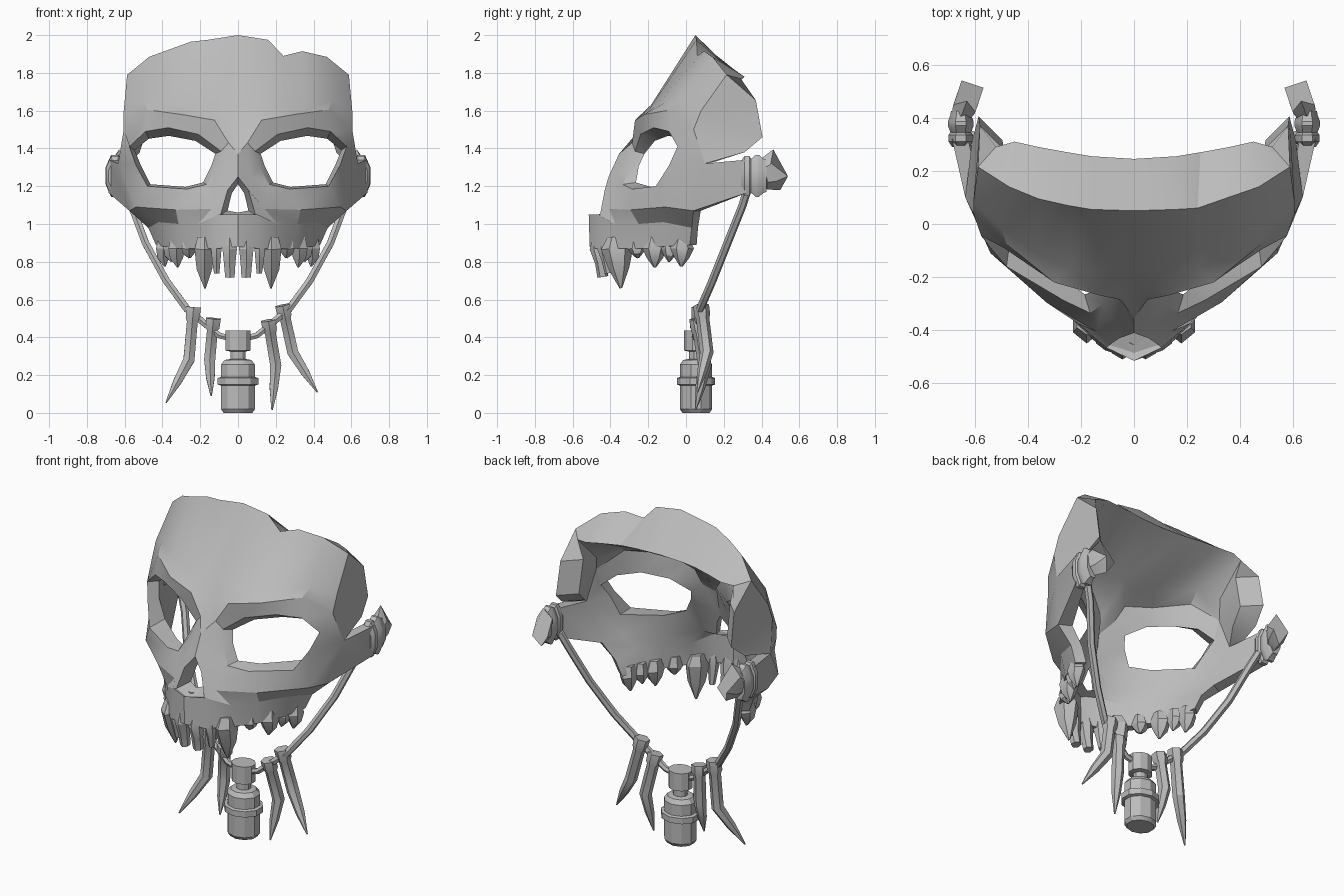
import bpy, bmesh, math
from mathutils import Vector

if "Cube" in bpy.data.objects:
    bpy.data.objects.remove(bpy.data.objects["Cube"])

bone = bpy.data.materials.new("bone_grey")
bone.diffuse_color = (0.5, 0.5, 0.5, 1)
bone.use_nodes = True
bone.node_tree.nodes["Principled BSDF"].inputs["Base Color"].default_value = bone.diffuse_color


def make(name, verts, faces, angle=30):
    """Mesh object with consistent outward normals and angle-based shading."""
    me = bpy.data.meshes.new(name)
    bm = bmesh.new()
    vs = [bm.verts.new(v) for v in verts]
    for f in faces:
        bm.faces.new([vs[i] for i in f])
    bmesh.ops.recalc_face_normals(bm, faces=bm.faces)
    bm.to_mesh(me)
    bm.free()
    me.materials.append(bone)
    ob = bpy.data.objects.new(name, me)
    bpy.context.collection.objects.link(ob)
    bpy.ops.object.select_all(action='DESELECT')
    ob.select_set(True)
    bpy.context.view_layer.objects.active = ob
    bpy.ops.object.shade_smooth_by_angle(angle=math.radians(angle))
    return ob


def tube(name, path, radii, sides=6, ref=(0, 1, 0), jag=0):
    """Loft rings of (ru, rv) radii along a path; jag staggers the last ring."""
    pts, ref, verts = [Vector(p) for p in path], Vector(ref), []
    n = len(pts)
    for i, p in enumerate(pts):
        t = (pts[min(i + 1, n - 1)] - pts[max(i - 1, 0)]).normalized()
        u = t.cross(ref).normalized()
        v = u.cross(t)
        for k in range(sides):
            a = 2 * math.pi * (k + 0.5) / sides
            push = jag * (1 if k % 2 else -0.6) if i == n - 1 else 0
            verts.append(p + u * radii[i][0] * math.cos(a)
                         + v * radii[i][1] * math.sin(a) + t * push)
    faces = [(i * sides + k, i * sides + (k + 1) % sides,
              (i + 1) * sides + (k + 1) % sides, (i + 1) * sides + k)
             for i in range(n - 1) for k in range(sides)]
    faces += [tuple(range(sides)), tuple(range((n - 1) * sides, n * sides))]
    return make(name, verts, faces)


# ---- skull mask: control points of one half, grouped by feature ----
P = {}


def group(key, pts):
    for i, p in enumerate(pts):
        P[key + str(i)] = p


# eye rim
group("E", [(.09, -.27, 1.385), (.21, -.24, 1.475), (.37, -.17, 1.51), (.49, -.09, 1.49),
            (.575, -.045, 1.41), (.54, -.09, 1.31), (.48, -.16, 1.20), (.27, -.285, 1.185),
            (.165, -.335, 1.21), (.115, -.30, 1.30)])
# brow, cheekbone and nose-side ring around the eye
group("R", [(.05, -.285, 1.43), (.125, -.27, 1.55), (.30, -.22, 1.58), (.48, -.075, 1.605),
            (.605, .04, 1.50), (.635, .10, 1.32), (.54, -.11, 1.09), (.33, -.295, 1.075),
            (.14, -.405, 1.08), (.07, -.37, 1.25)])
# nose bridge and nose opening
group("N", [(0, -.22, 1.53), (0, -.355, 1.37), (0, -.41, 1.25), (.055, -.43, 1.18),
            (.092, -.455, 1.05), (0, -.485, 1.035)])
# lower forehead
group("M", [(0, -.185, 1.63), (.13, -.20, 1.60), (.24, -.165, 1.62), (.36, -.115, 1.64),
            (.50, -.015, 1.66), (.605, .08, 1.60)])
# crest of the forehead
group("C", [(0, .05, 2.0), (.16, .055, 1.975), (.25, .07, 1.965), (.36, .095, 1.925),
            (.47, .14, 1.885), (.587, .215, 1.79)])
# temple plate and cheek arch
group("T", [(.58, .37, 1.655), (.585, .405, 1.46), (.61, .31, 1.38)])
group("A", [(.685, .32, 1.34), (.685, .32, 1.165), (.575, .04, 1.07)])
# upper jaw and gum line
group("J", [(0, -.515, 1.05), (.105, -.465, 1.05), (.21, -.375, 1.0), (.315, -.25, 1.0),
            (.42, -.12, 1.01), (.475, .03, .98)])
group("G", [(0, -.51, .88), (.11, -.475, .87), (.21, -.385, .87), (.31, -.255, .87),
            (.39, -.12, .88), (.435, .02, .89)])
# rear lip of the crest, on the inside
RIM = [(0, .245, 1.80), (.16, .255, 1.80), (.25, .27, 1.80), (.36, .29, 1.79),
       (.45, .31, 1.78), (.52, .29, 1.77)]
THICK = {"M": .10, "R6": .11, "R7": .11, "A2": .08}
EYE_DEPTH = [.05, .075, .075, .075, .075, .075, .125, .10, .07, .05]


def inner(key):
    """Matching point on the inside of the shell."""
    x, y, z = P[key]
    if key[0] == "C":
        return RIM[int(key[1])]
    if key[0] == "T":
        return (x - .09, y - .09, z)
    if key[0] == "E":
        shrink = .08 if z < 1.25 else .24
        return (x + (.34 - x) * .12, y + EYE_DEPTH[int(key[1])], z + (1.33 - z) * shrink)
    if key in ("N2", "N3", "N4", "N5"):
        return (x * .6, y + .085, z + (1.12 - z) * .3)
    d = Vector((-x, .35 - y, 0)).normalized() * THICK.get(key, THICK.get(key[0], .06))
    return (x + d.x, y + d.y, z)


patches = """N0 R1 R0 N1|N1 R0 R9 N2|N2 R9 R8 N3|N3 R8 N4|M0 M1 R1 N0|M1 M2 R1|R1 M2 R2
M2 M3 R2|R2 M3 M4 R3|M4 M5 R4 R3|C5 T0 M5|M5 T0 T1 R4|R4 T1 T2 R5|R5 A0 A1 A2|R5 A2 R6
N5 N4 J1 J0|N4 R8 J2 J1|R8 R7 J3 J2|R7 R6 J4 J3|R6 A2 J5 J4"""
cells = [c.split() for c in patches.replace("\n", "|").split("|")]
cells += [[f"E{i}", f"E{(i + 1) % 10}", f"R{(i + 1) % 10}", f"R{i}"] for i in range(10)]
for a, b in ("MC", "JG"):
    cells += [[f"{a}{i}", f"{a}{i + 1}", f"{b}{i + 1}", f"{b}{i}"] for i in range(5)]

front, back, index, sheet = [], [], {}, []
for s in (1, -1):
    for key, p in P.items():
        if p[0] == 0 and s < 0:
            index[key, s] = index[key, 1]
            continue
        index[key, s] = len(front)
        q = inner(key)
        if key == "C2" and s > 0:          # chip broken out of one side of the crest
            p = (.24, .06, 1.89)
        if key == "C3" and s > 0:
            p = (.34, .095, 1.915)
        front.append((p[0] * s, p[1], p[2]))
        back.append((q[0] * s, q[1], q[2]))
    sheet += [[index[k, s] for k in c][::s] for c in cells]

n = len(front)
edges = {}
for f in sheet:
    for a, b in zip(f, f[1:] + f[:1]):
        edges.setdefault(frozenset((a, b)), []).append((a, b))
walls = [(e[0][0], e[0][1], e[0][1] + n, e[0][0] + n) for e in edges.values() if len(e) == 1]
make("skull_mask", front + back, sheet + [[i + n for i in f[::-1]] for f in sheet] + walls, 26)

# ---- teeth: x, y, tip y, tip z, half width, half depth, bluntness ----
TEETH = [(.044, -.465, -.44, .72, .044, .045, .65), (.115, -.43, -.41, .74, .032, .04, .5),
         (.178, -.365, -.345, .66, .06, .085, .08), (.26, -.26, -.255, .82, .045, .05, .15),
         (.325, -.165, -.165, .77, .05, .066, .1), (.36, -.085, -.09, .80, .04, .05, .1),
         (.395, -.02, -.025, .775, .045, .062, .12)]
for s, side in ((1, "right"), (-1, "left")):
    for i, (x, y, ty, tz, w, d, blunt) in enumerate(TEETH):
        tube(f"tooth_{side}_{i}",
             [(x * s, y, .93), (x * s, y, .87), (x * s, (y + ty) / 2, (.87 + tz) / 2),
              (x * s * .98, ty, tz)],
             [(w * .7, d * .6), (w, d), (w * .8, d * .65), (w * blunt, d * blunt)])

    # bindings around the cheek arch and its broken end
    ys = [.29, .31, .335, .345, .37, .385, .41, .425]
    rs = [.7, 1, 1, .85, 1.05, 1.05, .85, .8]
    tube(f"arch_binding_{side}", [(.652 * s, y, 1.255) for y in ys],
         [(.05 * r, .115 * r) for r in rs], 8, (0, 0, 1))
    tube(f"broken_arch_end_{side}",
         [(.65 * s, .41, 1.26), (.635 * s, .445, 1.27), (.625 * s, .475, 1.285)],
         [(.04, .08), (.05, .095), (.05, .105)], 6, (0, 0, 1), .035)

    # hanging cord
    cord = [(.61, .33, 1.2), (.565, .30, 1.1), (.49, .22, .90), (.38, .14, .70),
            (.27, .075, .55), (.10, .05, .41), (0, .05, .385)]
    tube(f"cord_{side}", [(x * s, y, z) for x, y, z in cord],
         [(.022, .022)] * 5 + [(.018, .018)] * 2)

# ---- hanging fangs: top, middle and tip ----
FANGS = {"outer_left": [(-.235, .07, .56), (-.26, .07, .28), (-.38, -.02, .055)],
         "inner_left": [(-.13, .06, .50), (-.15, .08, .28), (-.142, .03, .09)],
         "inner_right": [(.16, .06, .49), (.20, .10, .25), (.18, .05, .015)],
         "outer_right": [(.235, .08, .57), (.29, .11, .32), (.42, .06, .11)]}
for name, pts in FANGS.items():
    a, b, c = map(Vector, pts)
    path = [a, a.lerp(b, .22), a.lerp(b, .28), b, b.lerp(c, .5), c]
    tube("fang_" + name, path,
         [(.045, .042), (.042, .042), (.033, .035), (.034, .036), (.026, .026), (.004, .004)])

# ---- central pendant, turned profile of (radius, height) ----
profile = [(.08, 0), (.095, .02), (.095, .145), (.113, .15), (.113, .185), (.095, .19),
           (.095, .255), (.075, .28), (.042, .285), (.042, .325), (.07, .33), (.07, .435)]
tube("pendant", [(0, .053, z) for r, z in profile], [(r, r * .9) for r, z in profile], 10)
